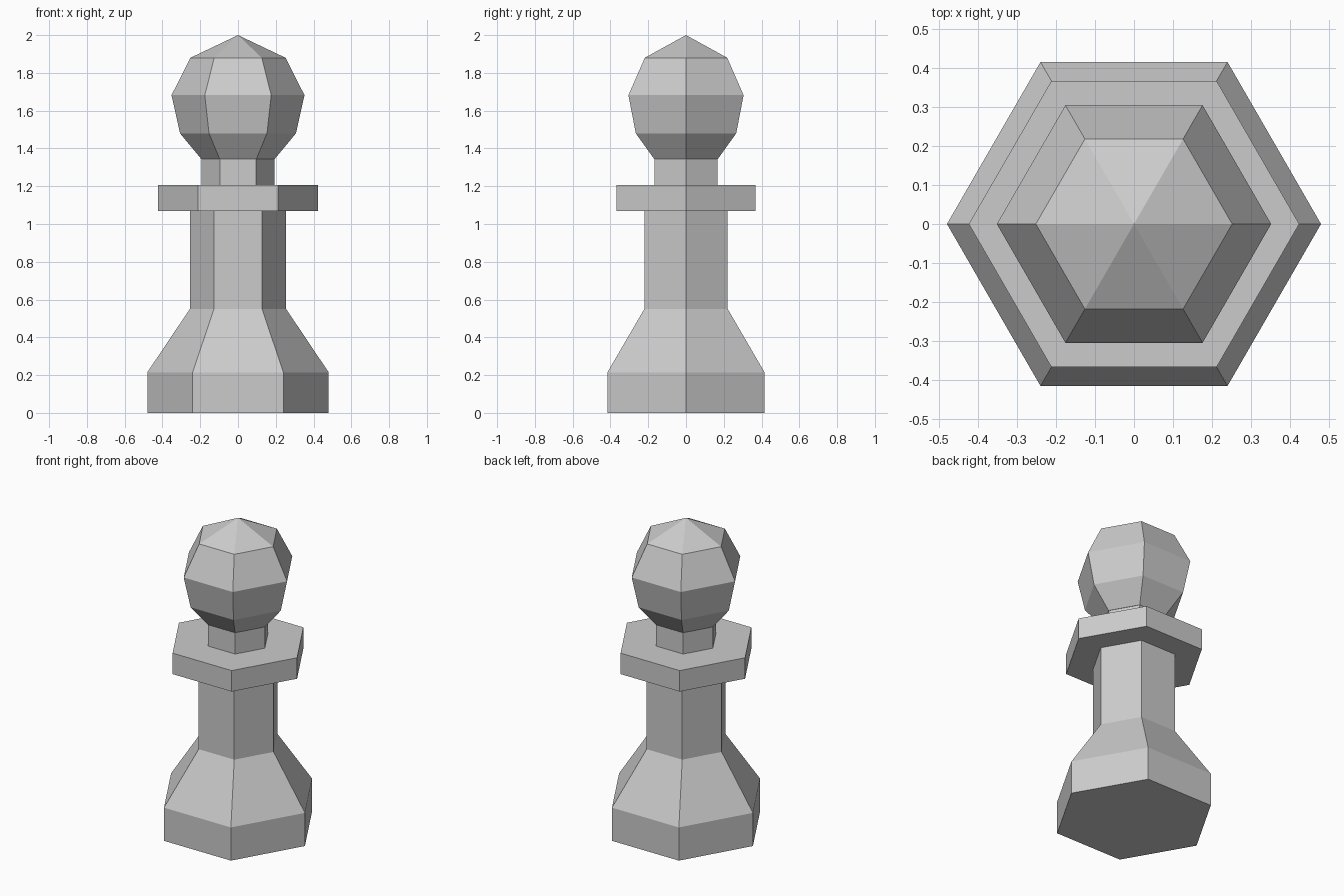
import bpy
import bmesh
from math import cos, sin, pi

SIDES = 6

cube = bpy.data.objects.get("Cube")
if cube:
    bpy.data.objects.remove(cube, do_unlink=True)

# Single flat grey
grey = bpy.data.materials.new("light grey")
grey.use_nodes = True
colour = (0.6, 0.6, 0.6, 1)
grey.diffuse_color = colour
grey.node_tree.nodes["Principled BSDF"].inputs["Base Color"].default_value = colour


def turned_part(name, profile):
    """Six-sided turned solid from (radius, height) points, bottom to top."""
    bm = bmesh.new()
    rings = []
    for r, z in profile:
        if r == 0:
            rings.append([bm.verts.new((0, 0, z))])
        else:
            rings.append([bm.verts.new((r * cos(2 * pi * i / SIDES),
                                        r * sin(2 * pi * i / SIDES), z))
                          for i in range(SIDES)])
    for low, high in zip(rings, rings[1:]):
        for i in range(SIDES):
            j = (i + 1) % SIDES
            if len(high) == 1:
                bm.faces.new((low[i], low[j], high[0]))
            else:
                bm.faces.new((low[i], low[j], high[j], high[i]))
    # Flat caps
    bm.faces.new(rings[0][::-1])
    if len(rings[-1]) > 1:
        bm.faces.new(rings[-1])
    bmesh.ops.recalc_face_normals(bm, faces=bm.faces)
    mesh = bpy.data.meshes.new(name)
    bm.to_mesh(mesh)
    bm.free()
    mesh.materials.append(grey)
    obj = bpy.data.objects.new(name, mesh)
    bpy.context.collection.objects.link(obj)
    return obj


# Flared foot running up into the stem
turned_part("base_and_stem", [(0.48, 0), (0.48, 0.215), (0.255, 0.55), (0.255, 1.07)])
# Wide disc under the neck
turned_part("collar", [(0.424, 1.07), (0.424, 1.206)])
# Short neck
turned_part("neck", [(0.193, 1.206), (0.193, 1.345)])
# Faceted ball with a pointed crown
turned_part("head", [(0.195, 1.345), (0.307, 1.48), (0.352, 1.682), (0.252, 1.88), (0, 2)])
